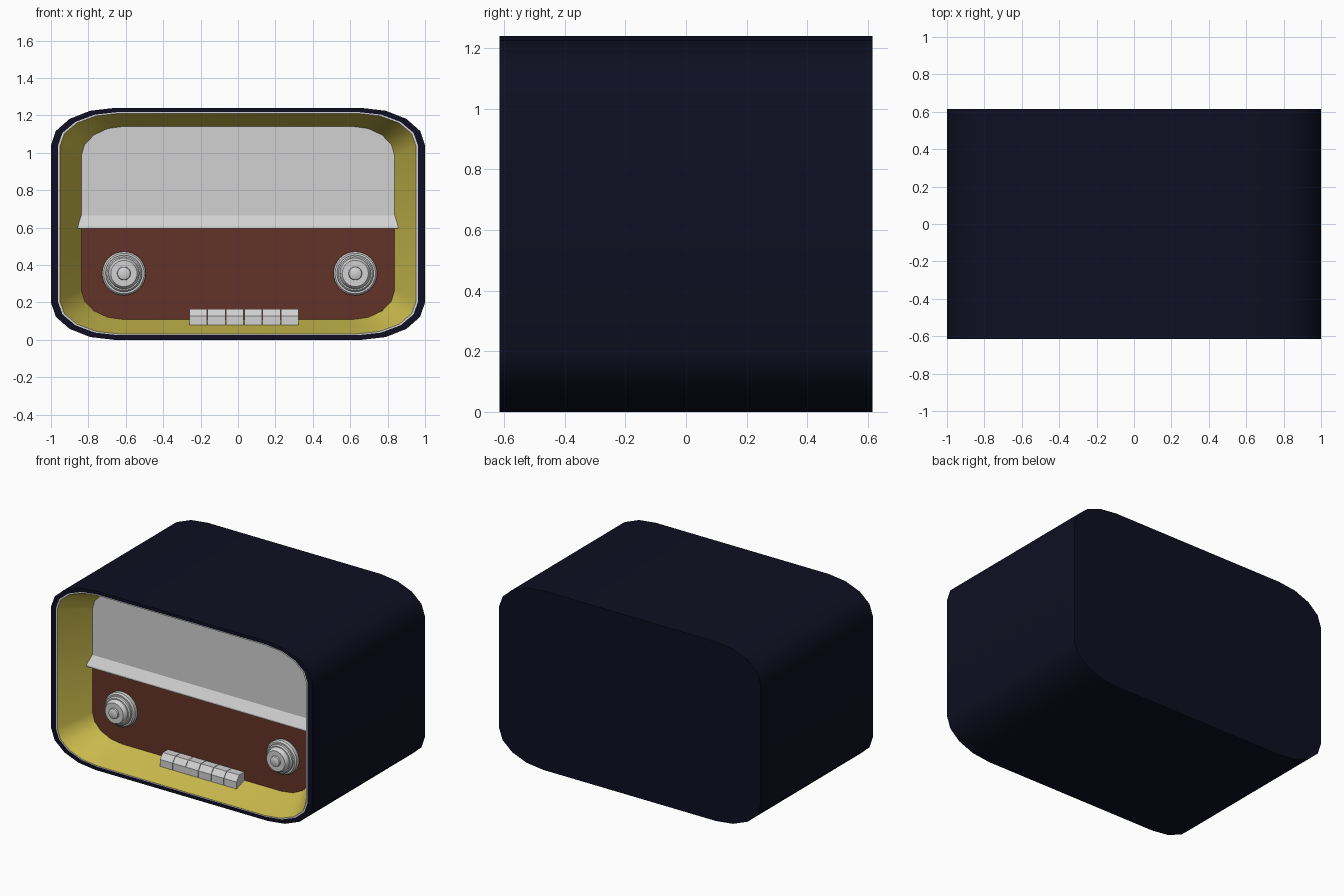
import bpy
import bmesh
import math

if "Cube" in bpy.data.objects:
    bpy.data.objects.remove(bpy.data.objects["Cube"], do_unlink=True)


def material(name, rgb):
    m = bpy.data.materials.new(name)
    m.use_nodes = True
    m.diffuse_color = (*rgb, 1)
    m.node_tree.nodes["Principled BSDF"].inputs["Base Color"].default_value = (*rgb, 1)
    return m


NAVY = material("navy lacquer", (0.0045, 0.0045, 0.016))
YELLOW = material("mustard lining", (0.6, 0.5, 0.075))
BROWN = material("brown panel", (0.124, 0.034, 0.022))
GREY = material("light grey", (0.64, 0.64, 0.64))

FRONT, BACK = -0.615, 0.615
PANEL = FRONT + 0.22


def finish(name, bm, mats, angle=35):
    mesh = bpy.data.meshes.new(name)
    bm.to_mesh(mesh)
    bm.free()
    for m in mats:
        mesh.materials.append(m)
    obj = bpy.data.objects.new(name, mesh)
    bpy.context.collection.objects.link(obj)
    if angle:
        bpy.ops.object.select_all(action='DESELECT')
        obj.select_set(True)
        bpy.context.view_layer.objects.active = obj
        bpy.ops.object.shade_smooth_by_angle(angle=math.radians(angle))
    return obj


def outline(half, z0, z1, rx, rz, y, steps=4):
    """Rounded rectangle with elliptical corners, counter-clockwise from the front."""
    pts = []
    for corner in range(4):
        cx = (half - rx) * (1 if corner in (0, 3) else -1)
        cz = z1 - rz if corner < 2 else z0 + rz
        for i in range(steps + 1):
            a = (corner + i / steps) * math.pi / 2
            pts.append((cx + rx * math.cos(a), y, cz + rz * math.sin(a)))
    return pts


def loft(bm, rings, cap_start=False, cap_end=False):
    loops = [[bm.verts.new(p) for p in ring] for ring in rings]
    n = len(loops[0])
    for a, b in zip(loops, loops[1:]):
        for i in range(n):
            j = (i + 1) % n
            bm.faces.new((a[i], a[j], b[j], b[i]))
    if cap_start:
        bm.faces.new(loops[0][::-1])
    if cap_end:
        bm.faces.new(loops[-1])


def prism(bm, profile, x_of):
    """Extrude a (y, z) profile between left and right ends given by x_of(side, y, z)."""
    loft(bm, [[(x_of(s, y, z), y, z) for y, z in profile] for s in (-1, 1)], True, True)
    bmesh.ops.recalc_face_normals(bm, faces=bm.faces)


# Nested outlines of the case, from the outside in
outer = (1.0, 0.0, 1.24, 0.34, 0.2)
rim = (0.963, 0.025, 1.218, 0.32, 0.18)
lip = (0.952, 0.032, 1.211, 0.315, 0.175)
inner = (0.838, 0.108, 1.142, 0.23, 0.16)

# Cabinet shell with a narrow front rim
bm = bmesh.new()
loft(bm, [outline(*outer, BACK), outline(*outer, FRONT), outline(*rim, FRONT)], cap_start=True)
finish("cabinet", bm, [NAVY])

# Thin trim around the mouth
bm = bmesh.new()
loft(bm, [outline(*rim, FRONT), outline(*lip, FRONT)])
finish("mouth_trim", bm, [GREY])

# Tapered lining of the recess
bm = bmesh.new()
loft(bm, [outline(*lip, FRONT), outline(*inner, PANEL)])
finish("recess_lining", bm, [YELLOW])

# Front panel, cut into speaker field and control field
bm = bmesh.new()
bm.faces.new([bm.verts.new(p) for p in outline(*inner, PANEL)])
bmesh.ops.bisect_plane(bm, geom=bm.verts[:] + bm.edges[:] + bm.faces[:],
                       plane_co=(0, 0, 0.62), plane_no=(0, 0, 1))
for f in bm.faces:
    f.material_index = int(f.calc_center_median().z > 0.62)
finish("front_panel", bm, [BROWN, GREY], angle=0)

# Wedge-shaped divider, wider at its projecting lower edge
bm = bmesh.new()
wedge = [(PANEL + 0.01, 0.595), (PANEL - 0.04, 0.595), (PANEL - 0.04, 0.605),
         (PANEL, 0.665), (PANEL + 0.01, 0.665)]
prism(bm, wedge, lambda s, y, z: s * (0.84 + (PANEL - y) * 0.4))
finish("divider", bm, [GREY], angle=0)

# Stepped round knobs: (radius, projection from the panel)
knob_steps = [(0.117, 0), (0.117, 0.025), (0.108, 0.035), (0.098, 0.035), (0.098, 0.05),
              (0.09, 0.058), (0.083, 0.058), (0.078, 0.08), (0.07, 0.088),
              (0.036, 0.088), (0.034, 0.1), (0.028, 0.104)]
for name, cx in (("right_knob", -0.61), ("left_knob", 0.627)):
    bm = bmesh.new()
    sides = 32
    loft(bm, [[(cx + r * math.cos(t), PANEL - d, 0.355 + r * math.sin(t))
               for t in (k * math.tau / sides for k in range(sides))]
              for r, d in knob_steps], cap_end=True)
    finish(name, bm, [GREY])

# Row of push buttons with chamfered tops
key = [(PANEL + 0.02, 0.08), (PANEL - 0.085, 0.08), (PANEL - 0.085, 0.128),
       (PANEL - 0.055, 0.165), (PANEL + 0.02, 0.165)]
pitch, gap = 0.098, 0.003
for i in range(6):
    x0 = -0.262 + i * pitch
    bm = bmesh.new()
    prism(bm, key, lambda s, y, z: x0 + pitch / 2 + s * (pitch - gap) / 2)
    finish(f"push_button_{i + 1}", bm, [GREY], angle=0)
